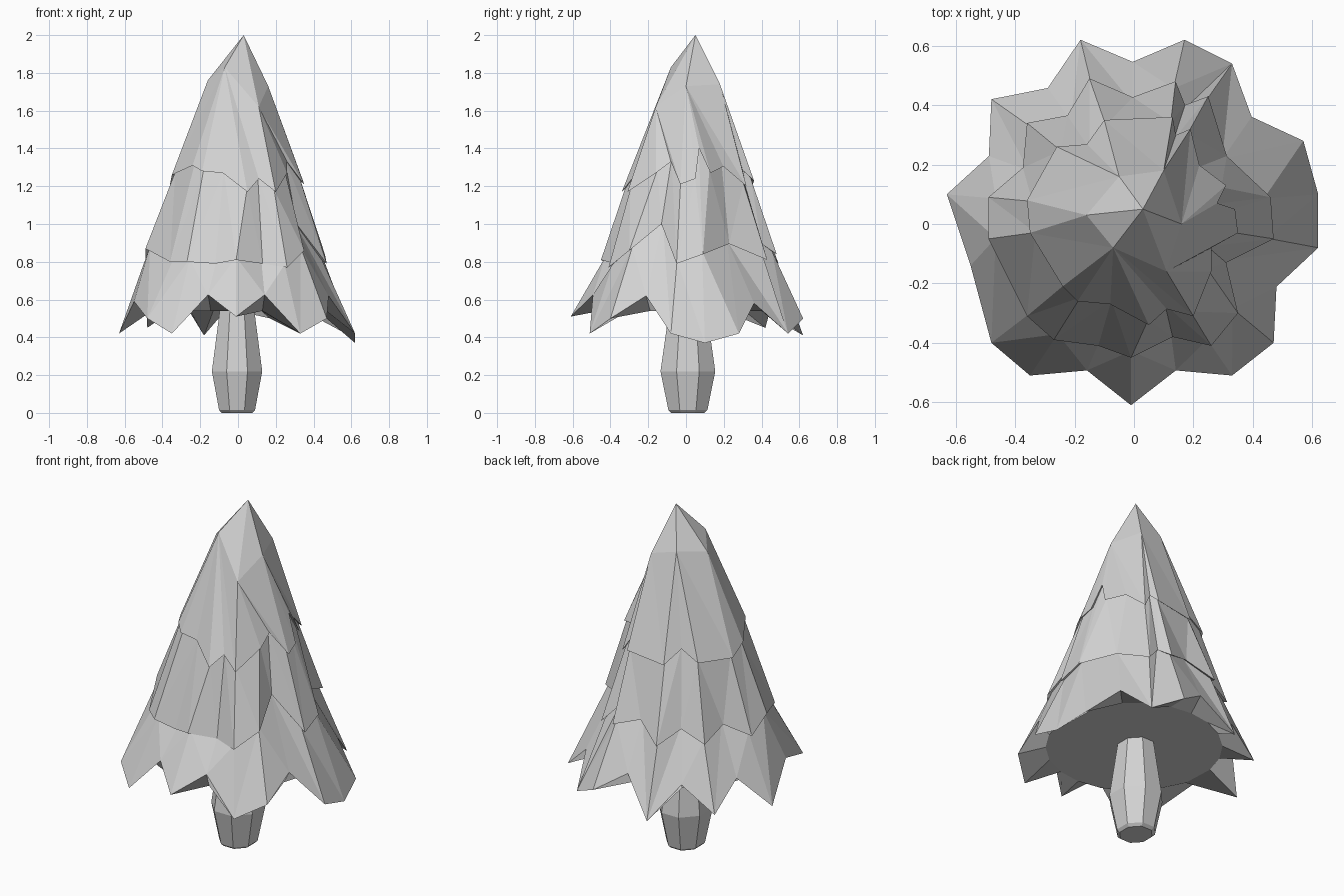
import bpy
import bmesh
import math
from mathutils import Vector

if "Cube" in bpy.data.objects:
    bpy.data.objects.remove(bpy.data.objects["Cube"], do_unlink=True)

# One plain grey for the whole tree
grey = bpy.data.materials.new("light_grey")
grey.use_nodes = True
colour = (0.65, 0.65, 0.65, 1)
grey.diffuse_color = colour
grey.node_tree.nodes["Principled BSDF"].inputs["Base Color"].default_value = colour


def finish(name, bm):
    """Turn a bmesh into a flat shaded object with the grey material."""
    bmesh.ops.recalc_face_normals(bm, faces=bm.faces)
    mesh = bpy.data.meshes.new(name)
    bm.to_mesh(mesh)
    bm.free()
    mesh.materials.append(grey)
    obj = bpy.data.objects.new(name, mesh)
    bpy.context.collection.objects.link(obj)
    return obj


def angle(point):
    return math.atan2(point.y, point.x)


def points(coords):
    return [Vector(c) / 100 for c in coords]


def skirt_edge(blades, pull=0.88, lift=0.08):
    """Jagged hem: blade tips, with a notch pulled in and up between blades."""
    edge = []
    for index, blade in enumerate(blades):
        tips = points(blade)
        following = points(blades[(index + 1) % len(blades)])
        notch = (tips[-1] + following[0]) / 2
        edge += tips + [Vector((notch.x * pull, notch.y * pull, notch.z + lift))]
    return edge


def make_ring(bm, coords):
    return [bm.verts.new(c) for c in sorted(coords, key=angle)]


def inset(bm, ring, scale, rise):
    """Lip under a hem: a smaller copy of the ring joined by quads."""
    inner = [bm.verts.new((v.co.x * scale, v.co.y * scale, v.co.z + rise))
             for v in ring]
    for k in range(len(ring)):
        bm.faces.new((ring[k - 1], ring[k], inner[k], inner[k - 1]))
    return inner


def stitch(bm, upper, lower):
    """Join two rings of different counts with triangles, by angle."""
    def next_angle(ring, k):
        turn = math.tau if k + 1 >= len(ring) else 0
        if k >= len(ring):
            return math.inf
        return angle(ring[(k + 1) % len(ring)].co) + turn

    i = j = 0
    while i < len(upper) or j < len(lower):
        a, b = upper[i % len(upper)], lower[j % len(lower)]
        if next_angle(upper, i) < next_angle(lower, j):
            i += 1
            bm.faces.new((a, b, upper[i % len(upper)]))
        else:
            j += 1
            bm.faces.new((a, b, lower[j % len(lower)]))


# Blade tips of each tier, in hundredths of a unit, grouped by blade
top_blades = [
    [(13, 36, 123), (-10, 35, 120)],
    [(-26, 26, 122), (-36, 8, 121), (-35, -3, 126), (-24, -21, 131),
     (-19, -26, 128), (-8, -27, 127), (5, -34, 117)],
    [(20, -31, 117), (26, -16, 127), (26, -8, 133), (35, -3, 121),
     (34, 5, 124), (28, 7, 140), (31, 13, 127)],
    [(19, 32, 120)],
]
middle_blades = [
    [(14, 48, 84)],
    [(-15, 49, 79)],
    [(-36, 34, 80)],
    [(-49, 9, 79), (-49, -5, 87), (-36, -31, 80), (-27, -39, 80),
     (-12, -41, 79), (-1, -45, 81), (13, -38, 79), (26, -41, 77),
     (35, -30, 86), (31, -13, 100), (47, -5, 79), (46, 9, 84)],
    [(25, 43, 81)],
]
bottom_blades = [
    [(33, 54, 42), (17, 62, 50)],
    [(-18, 62, 41)],
    [(-48, 42, 45)],
    [(-63, 10, 42), (-55, -14, 59), (-48, -40, 50), (-35, -51, 42)],
    [(-1, -61, 51)],
    [(33, -51, 42), (47, -40, 50)],
    [(62, -8, 42), (62, 10, 37), (57, 28, 42)],
]

# Foliage: apex, faceted shoulder and three stacked skirts
bm = bmesh.new()
apex = bm.verts.new((0.03, 0.05, 2))
shoulder = make_ring(bm, points([
    (16, 0, 173), (10, 18, 174), (-5, 16, 178),
    (-16, 3, 176), (-7, -8, 183), (11, -16, 162)]))
for k in range(len(shoulder)):
    bm.faces.new((shoulder[k - 1], shoulder[k], apex))

upper = shoulder
for blades, lift in ((top_blades, 0.07), (middle_blades, 0.07), (bottom_blades, 0.16)):
    hem = make_ring(bm, skirt_edge(blades, lift=lift))
    stitch(bm, upper, hem)
    if blades is not bottom_blades:
        upper = inset(bm, hem, 0.95, 0.015)

# Flat underside inside the lowest hem
cap = []
for v in hem:
    flat = Vector((v.co.x, v.co.y))
    flat *= min(flat.length * 0.93, 0.47) / flat.length
    cap.append(bm.verts.new((flat.x, flat.y, 0.54)))
for k in range(len(hem)):
    bm.faces.new((hem[k - 1], hem[k], cap[k], cap[k - 1]))
bm.faces.new(cap)
finish("foliage", bm)

# Trunk: eight-sided, widest at a low bulge, with a small bevel at the foot
bm = bmesh.new()
sides = 8
levels = []
for radius, height in ((0.085, 0), (0.1, 0.015), (0.14, 0.22), (0.095, 0.55)):
    levels.append([
        bm.verts.new((radius * math.cos((k + 0.5) * math.tau / sides) * 1.03 - 0.005,
                      radius * math.sin((k + 0.5) * math.tau / sides) * 1.12 + 0.01,
                      height))
        for k in range(sides)])
for low, high in zip(levels, levels[1:]):
    for k in range(sides):
        bm.faces.new((low[k - 1], low[k], high[k], high[k - 1]))
bm.faces.new(levels[0])
bm.faces.new(levels[-1])
finish("trunk", bm)
